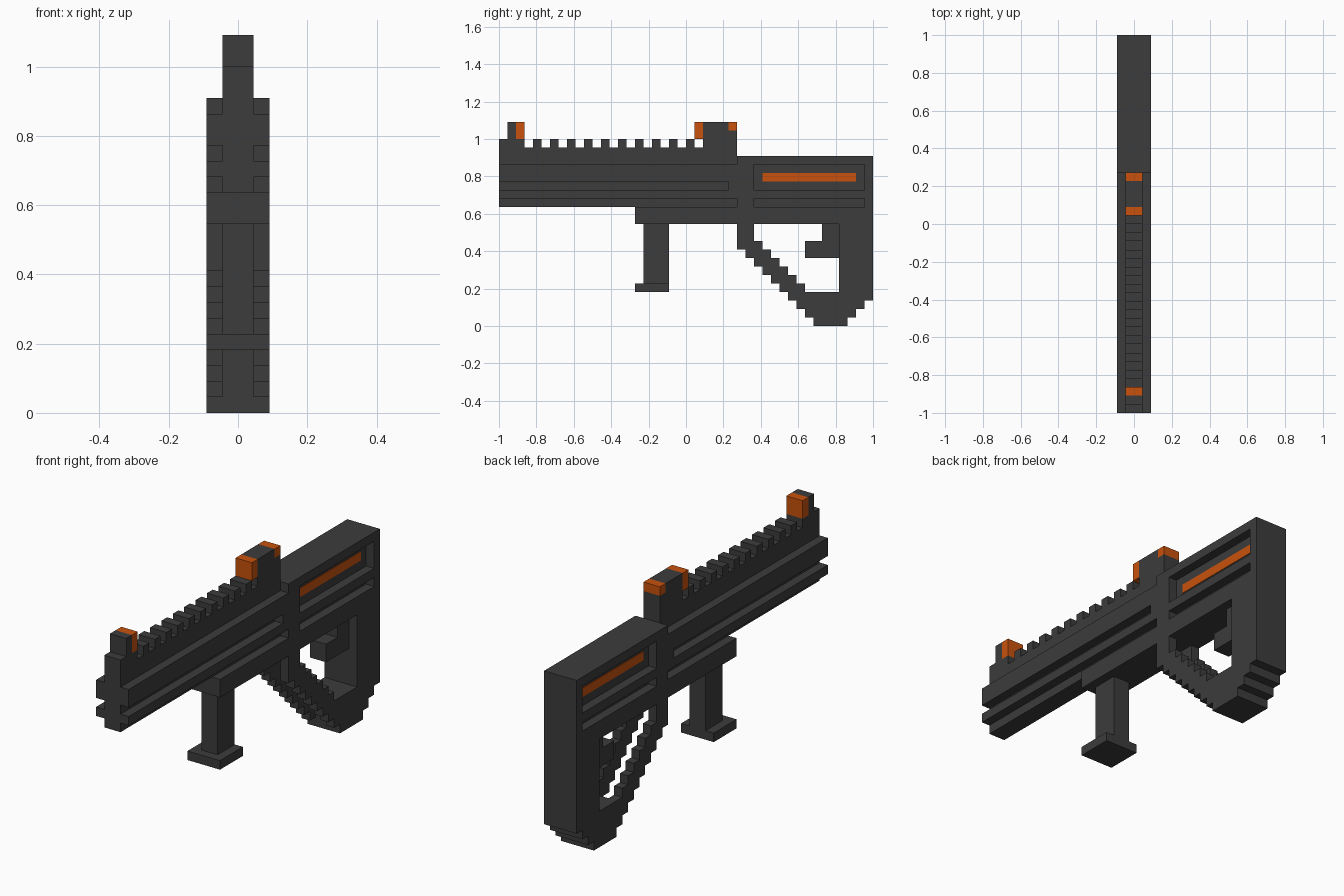
import bpy, bmesh

if "Cube" in bpy.data.objects:
    bpy.data.objects.remove(bpy.data.objects["Cube"])

U = 2 / 44  # one block of the grid: 44 long, 24 high, 4 wide


def material(name, rgb):
    m = bpy.data.materials.new(name)
    m.diffuse_color = (*rgb, 1)
    m.use_nodes = True
    m.node_tree.nodes["Principled BSDF"].inputs["Base Color"].default_value = m.diffuse_color
    return m


GREY = material("dark_grey", (0.045, 0.045, 0.045))
ORANGE = material("orange", (0.58, 0.085, 0.004))


def build(name, pieces, mat=GREY):
    """pieces: (x0, x1, side profile of (y, z) points) in grid units."""
    bm = bmesh.new()
    for x0, x1, profile in pieces:
        verts = [bm.verts.new((x0 * U, (y - 22) * U, z * U)) for y, z in profile]
        face = bm.faces.new(verts)
        ext = bmesh.ops.extrude_face_region(bm, geom=[face])
        moved = [g for g in ext["geom"] if isinstance(g, bmesh.types.BMVert)]
        bmesh.ops.translate(bm, verts=moved, vec=((x1 - x0) * U, 0, 0))
    bmesh.ops.recalc_face_normals(bm, faces=bm.faces[:])
    me = bpy.data.meshes.new(name)
    bm.to_mesh(me)
    bm.free()
    me.materials.append(mat)
    ob = bpy.data.objects.new(name, me)
    bpy.context.collection.objects.link(ob)
    return ob


def rect(y0, y1, z0, z1):
    return [(y0, z0), (y1, z0), (y1, z1), (y0, z1)]


def middle(profile, half=1):
    return [(-half, half, profile)]


def sides(*profiles):
    return [(a, a + 1, p) for p in profiles for a in (-2, 1)]


# Front barrel housing with a toothed rail along the top
comb = [(0, 14), (28, 14), (28, 21), (23, 21)]
for y in range(22, 3, -2):
    comb += [(y + 1, 21), (y + 1, 22), (y, 22), (y, 21)]
comb = comb[:3] + comb[4:] + [(3, 21), (3, 22), (0, 22)]
build("barrel_core_and_rail", middle(comb))
build("barrel_side_rails", sides(rect(0, 28, 17, 19), rect(0, 28, 15, 16),
                                 rect(27, 28, 16, 17)))
build("lower_housing", middle(rect(16, 28, 12, 14), 2))

# Rear body with recessed side panels
build("rear_body_core", middle(rect(28, 44, 12, 20)))
build("rear_body_side_frames", sides(
    rect(28, 30, 12, 20), rect(43, 44, 12, 20), rect(30, 43, 12, 14),
    rect(30, 43, 15, 16), rect(30, 43, 19, 20)))
build("side_light_strips", middle(rect(31, 42, 17, 18), 1.06), ORANGE)

# Sights
build("front_sight", middle(rect(1, 2, 22, 24)))
build("front_sight_marker", middle(rect(2, 3, 22, 24)), ORANGE)
build("rear_sight", middle([(24, 21), (28, 21), (28, 23), (27, 23), (27, 24), (24, 24)]))
build("rear_sight_front_marker", middle(rect(23, 24, 22, 24)), ORANGE)
build("rear_sight_back_marker", middle(rect(27, 28, 23, 24)), ORANGE)

# Front grip
build("front_grip", middle(rect(17, 20, 5, 12)))
build("front_grip_foot", middle(rect(16, 20, 4, 5), 2))

# Rear grip loop: stepped twin guards outside, solid column inside
heel = [(37, 0), (41, 0), (41, 1), (42, 1), (42, 2), (43, 2), (43, 3),
        (44, 3), (44, 12), (40, 12), (40, 4)]
guard = [(28, 12)]
for y in range(28, 37):
    guard += [(y, 37 - y), (y + 1, 37 - y)]
guard += heel + [(36, 4)]
for y in range(35, 29, -1):
    guard += [(y + 1, 40 - y), (y, 40 - y)]
guard += [(30, 12)]
build("grip_loop_sides", sides(guard))
build("grip_loop_core", middle(heel + [(37, 4)]))
build("trigger", middle([(36, 8), (40, 8), (40, 12), (38, 12), (38, 10), (36, 10)]))
